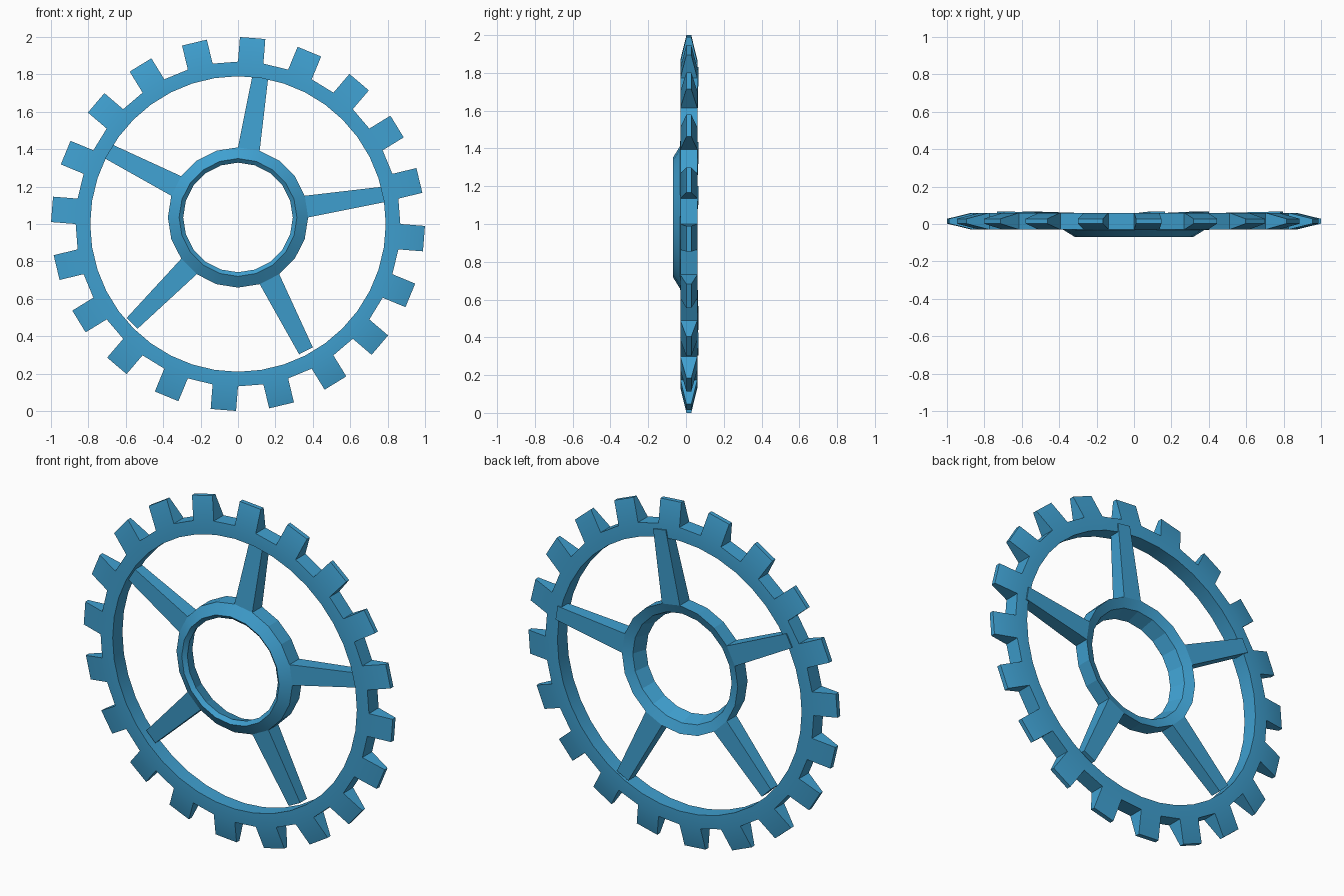
import bpy, bmesh
from math import sin, cos, pi, radians
from mathutils import Vector

cube = bpy.data.objects.get("Cube")
if cube:
    bpy.data.objects.remove(cube)

BLUE = (0.05, 0.35, 0.63, 1.0)
mat = bpy.data.materials.new("blue")
mat.use_nodes = True
mat.diffuse_color = BLUE
mat.node_tree.nodes["Principled BSDF"].inputs["Base Color"].default_value = BLUE


def ring(bm, profile, sides):
    """Closed (radius, depth) profile swept round y; returns the faces of its first edge."""
    loops = []
    for i in range(sides):
        a = 2 * pi * i / sides          # clockwise from the top
        loops.append([bm.verts.new((r * sin(a), y, r * cos(a))) for r, y in profile])
    outer, n = [], len(profile)
    for i in range(sides):
        p, q = loops[i], loops[(i + 1) % sides]
        for j in range(n):
            k = (j + 1) % n
            face = bm.faces.new((p[j], p[k], q[k], q[j]))
            if j == 0:
                outer.append(face)
    return outer


def grow(bm, face, length, width_scale, front, back):
    """Extrude a face outward, narrow its end and set the end's depth range."""
    mid = face.calc_center_median()
    out = Vector((mid.x, 0, mid.z)).normalized()
    side = Vector((out.z, 0, -out.x))
    new = bmesh.ops.extrude_discrete_faces(bm, faces=[face])["faces"][0]
    for v in new.verts:
        y = front if v.co.y < mid.y else back
        w = (v.co - mid).dot(side) * width_scale
        v.co = mid + out * length + side * w
        v.co.y = y


def finish(name, bm, height):
    bmesh.ops.recalc_face_normals(bm, faces=bm.faces)
    mesh = bpy.data.meshes.new(name)
    bm.to_mesh(mesh)
    bm.free()
    mesh.materials.append(mat)
    obj = bpy.data.objects.new(name, mesh)
    obj.location.z = height
    bpy.context.collection.objects.link(obj)
    bpy.ops.object.select_all(action="DESELECT")
    obj.select_set(True)
    bpy.context.view_layer.objects.active = obj
    bpy.ops.object.shade_smooth_by_angle(angle=radians(15))


# Rim with a tapered tooth on every second outer face
bm = bmesh.new()
rim = ring(bm, [(0.868, -0.03), (0.868, 0.06), (0.79, 0.06), (0.79, -0.03)], 40)
for face in rim[::2]:
    grow(bm, face, 0.132, 1.0, 0.002, 0.028)
finish("toothed_rim", bm, 1.0)

# Hub, bevelled at the front and hollowed at the back, with five spokes
bm = bmesh.new()
hub = ring(bm, [(0.375, -0.033), (0.375, 0.057), (0.32, 0.035),
                (0.293, -0.05), (0.315, -0.07)], 20)
for face in hub[::4]:
    grow(bm, face, 0.43, 0.7, 0.003, 0.067)
finish("hub_and_spokes", bm, 1.035)
